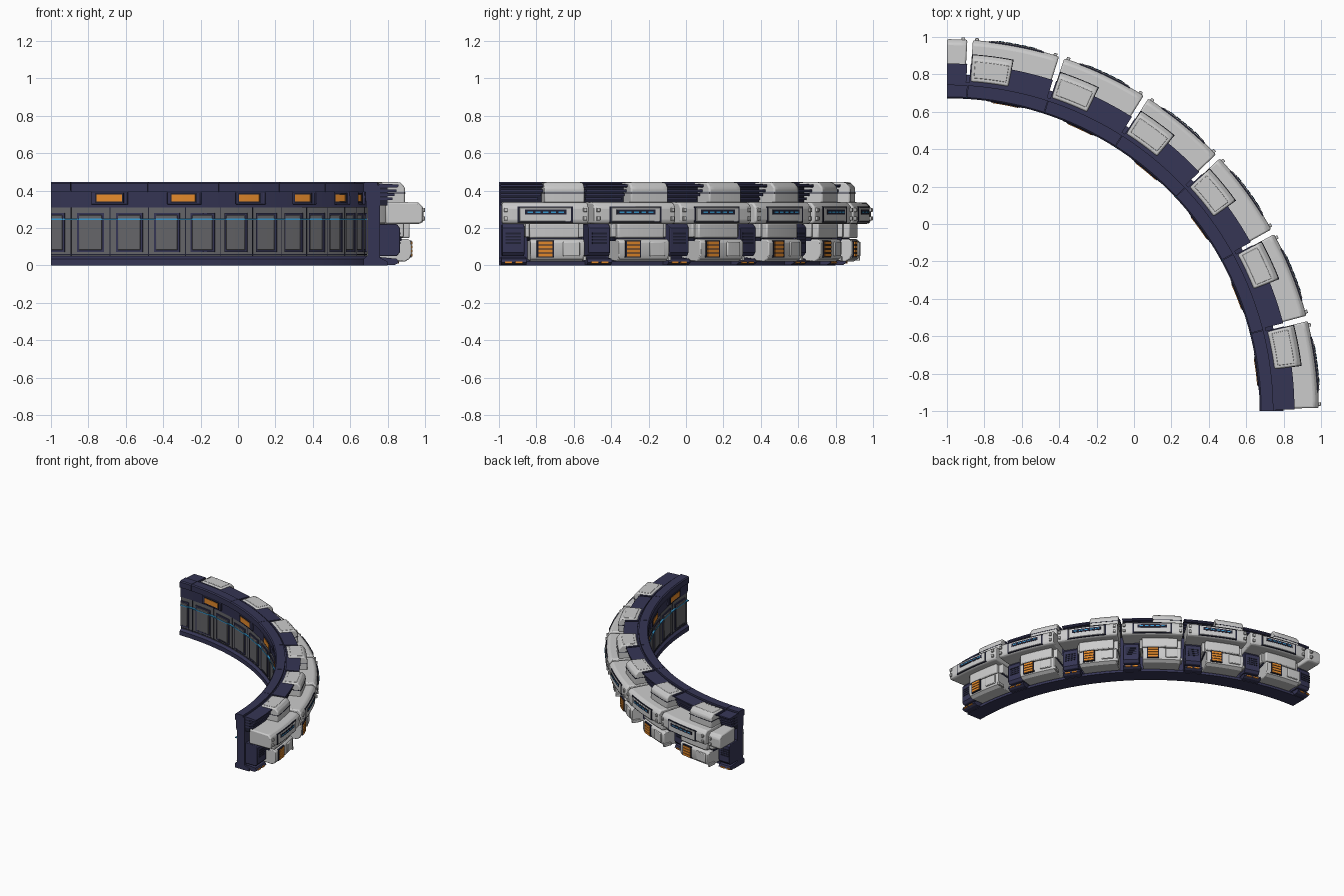
import bpy, bmesh, math

PITCH = 14.4  # one armour module, in degrees


def material(name, rgb):
    m = bpy.data.materials.new(name)
    m.diffuse_color = (*rgb, 1)
    return m


NAVY = material("navy", (0.036, 0.036, 0.09))
SLATE = material("slate", (0.13, 0.13, 0.14))
BLACK = material("dark_line", (0.015, 0.016, 0.035))
ORANGE = material("orange", (0.8, 0.26, 0.025))
BLUE = material("blue", (0.04, 0.33, 0.65))


def box(r0, r1, z0, z1):
    return [(r0, z0), (r1, z0), (r1, z1), (r0, z1)]


def arc(name, spans, profiles, mat=None, bevel=0, step=1.2):
    """Sweep closed (radius, z) profiles over angular spans about (-1, -1)."""
    if isinstance(profiles[0], tuple):
        profiles = [profiles]
    bm = bmesh.new()
    for a0, a1 in spans:
        a1 = min(a1, 90)
        if a1 - a0 < 0.05:
            continue
        n = max(1, math.ceil((a1 - a0) / step))
        for prof in profiles:
            rings = []
            for i in range(n + 1):
                a = math.radians(a0 + (a1 - a0) * i / n)
                rings.append([bm.verts.new((r * math.cos(a) - 1, r * math.sin(a) - 1, z))
                              for r, z in prof])
            m = len(prof)
            for p, q in zip(rings, rings[1:]):
                for j in range(m):
                    bm.faces.new((p[j], p[(j + 1) % m], q[(j + 1) % m], q[j]))
            bm.faces.new(rings[0][::-1])
            bm.faces.new(rings[-1])
    bmesh.ops.recalc_face_normals(bm, faces=bm.faces)
    me = bpy.data.meshes.new(name)
    bm.to_mesh(me)
    bm.free()
    ob = bpy.data.objects.new(name, me)
    bpy.context.collection.objects.link(ob)
    if mat:
        me.materials.append(mat)
    bpy.ops.object.select_all(action='DESELECT')
    ob.select_set(True)
    bpy.context.view_layer.objects.active = ob
    bpy.ops.object.shade_smooth_by_angle(angle=math.radians(25))
    if bevel:
        b = ob.modifiers.new("bevel", 'BEVEL')
        b.width, b.segments, b.limit_method = bevel, 2, 'ANGLE'
        b.angle_limit = math.radians(40)
    return ob


def mods(a, b, count=7):
    """The same local span in every module."""
    return [(k * PITCH + a, k * PITCH + b) for k in range(count)]


# Continuous wall core and skirting
arc("wall_core", [(0, 90)], [(1.695, 0.01), (1.76, 0.01), (1.76, 0.43), (1.695, 0.43)], NAVY)
arc("bottom_flange", [(0, 90)],
    [(1.672, 0), (1.80, 0), (1.80, 0.02), (1.76, 0.04), (1.69, 0.05), (1.672, 0.035)], NAVY)

# Top rail and inner light band, split at the module seams
arc("top_rail", mods(0, 14.3),
    [(1.672, 0.392), (1.745, 0.392), (1.745, 0.445), (1.68, 0.445), (1.672, 0.437)], NAVY)
arc("light_band", [(0, 90)], [(1.685, 0.31), (1.71, 0.31), (1.71, 0.40), (1.68, 0.40)], NAVY)
arc("light_housing", mods(3.8, 10.6), box(1.67, 1.70, 0.325, 0.392), NAVY, 0.004)
arc("light_frame", mods(4.5, 9.9), box(1.667, 1.69, 0.333, 0.386), BLACK)
arc("inner_light", mods(4.8, 9.6), box(1.664, 1.68, 0.34, 0.38), ORANGE)

# Inner wall panels, two per module
half = [(k * 7.2, k * 7.2 + 7.2) for k in range(13)]
arc("inner_wall", [(0, 90)], box(1.69, 1.70, 0.045, 0.315), SLATE)
arc("panel_frame", [(a + 1.1, a + 6.1) for a, b in half], box(1.683, 1.70, 0.07, 0.28), NAVY)
arc("panel_face", [(a + 1.5, a + 5.7) for a, b in half], box(1.678, 1.70, 0.082, 0.268), SLATE, 0.003)
arc("panel_seam", [(a - 0.08, a + 0.08) for a, b in half[1:]], box(1.688, 1.70, 0.05, 0.31), BLACK)
arc("blue_line", [(0, 90)], box(1.675, 1.69, 0.242, 0.250), BLUE)
arc("lower_groove", [(0, 90)], box(1.688, 1.70, 0.055, 0.060), BLACK)

# Dark stepped cap with cooling fins on the outer side
arc("cap", mods(0.25, 14.1), [(1.755, 0.415), (1.85, 0.415), (1.858, 0.422), (1.858, 0.432), (1.755, 0.437)], NAVY)
for i in range(3):
    arc("cap_fin", mods(0.25, 7.4 - 0.4 * i),
        box(1.75, 1.847 - 0.01 * i, 0.393 - 0.022 * i, 0.406 - 0.022 * i), NAVY)
arc("cap_core", mods(0.25, 14.1), box(1.75, 1.80, 0.32, 0.42), BLACK)

# Grey top blocks
arc("top_block", mods(7.3, 13.9, 6),
    [(1.765, 0.33), (1.91, 0.33), (1.91, 0.415), (1.885, 0.443), (1.765, 0.443)], None, 0.009)
arc("top_block_lid", mods(7.8, 13.4, 6), box(1.785, 1.875, 0.43, 0.445), None, 0.003)
arc("top_block_groove", mods(7.25, 13.95, 6), box(1.78, 1.912, 0.385, 0.389), BLACK)

# Main outer armour plates
arc("main_plate", mods(0.45, 14.0),
    [(1.79, 0.222), (1.975, 0.222), (1.988, 0.235), (1.988, 0.31), (1.965, 0.336), (1.79, 0.34)],
    None, 0.009)
arc("plate_end_clip", [s for k in range(7) for s in
                       ((k * PITCH + 0.8, k * PITCH + 1.35), (k * PITCH + 13.1, k * PITCH + 13.65))],
    [box(1.97, 2.0, 0.24, 0.262), box(1.97, 2.0, 0.285, 0.307)], None, 0.003)
arc("window_border", mods(2.9, 11.5, 6), box(1.97, 1.990, 0.228, 0.315), BLACK)
arc("window_face", mods(3.2, 11.2, 6), box(1.97, 1.994, 0.234, 0.309), None, 0.003)
arc("window_slot", mods(4.0, 10.4, 6), box(1.98, 1.996, 0.272, 0.298), BLACK)
arc("window_dash", [(k * PITCH + 4.4 + 1.2 * i, k * PITCH + 5.2 + 1.2 * i)
                    for k in range(6) for i in range(5)], box(1.98, 1.998, 0.281, 0.289), BLUE)

# Neck between main plate and lower block
arc("neck", mods(4.9, 12.9, 6), box(1.75, 1.925, 0.145, 0.225), None, 0.008)
arc("neck_side", mods(4.3, 13.9, 6), box(1.75, 1.89, 0.15, 0.225), None, 0.005)
arc("neck_shadow", mods(4.9, 13.7, 6), box(1.75, 1.88, 0.13, 0.152), BLACK)

# Lower blocks with orange grilles
arc("lower_block", mods(5.0, 13.7, 6),
    [(1.75, 0.03), (1.90, 0.02), (1.925, 0.035), (1.935, 0.06), (1.935, 0.125), (1.92, 0.14), (1.75, 0.14)],
    None, 0.006)
arc("lower_block_cheek", mods(10.2, 12.9, 6), box(1.91, 1.942, 0.05, 0.125), None, 0.005)
arc("grille_plate", mods(6.0, 8.7, 6), box(1.91, 1.939, 0.043, 0.134), BLACK)
arc("orange_bars", mods(6.25, 8.45, 6),
    [box(1.92, 1.944, z, z + 0.016) for z in (0.048, 0.069, 0.09, 0.111)], ORANGE)
arc("lower_clip", mods(13.5, 14.0, 6), box(1.87, 1.935, 0.025, 0.05), None, 0.003)

# Dark vent panels between lower blocks, with feet
arc("vent_panel", mods(0.5, 4.2), [(1.75, 0.05), (1.85, 0.05), (1.865, 0.07), (1.865, 0.20), (1.85, 0.22), (1.75, 0.22)],
    NAVY, 0.004)
arc("vent_slots", mods(1.1, 3.6),
    [box(1.85, 1.868, z, z + 0.009) for z in (0.115, 0.132, 0.149, 0.166)], BLACK)
arc("foot", mods(0.4, 4.6), [(1.75, 0.003), (1.84, 0.003), (1.86, 0.014), (1.85, 0.035), (1.75, 0.045)], NAVY)
arc("foot_light", [s for k in range(7) for s in ((k * PITCH + 1.0, k * PITCH + 2.2), (k * PITCH + 2.7, k * PITCH + 3.9))],
    box(1.84, 1.862, 0.011, 0.021), ORANGE)
